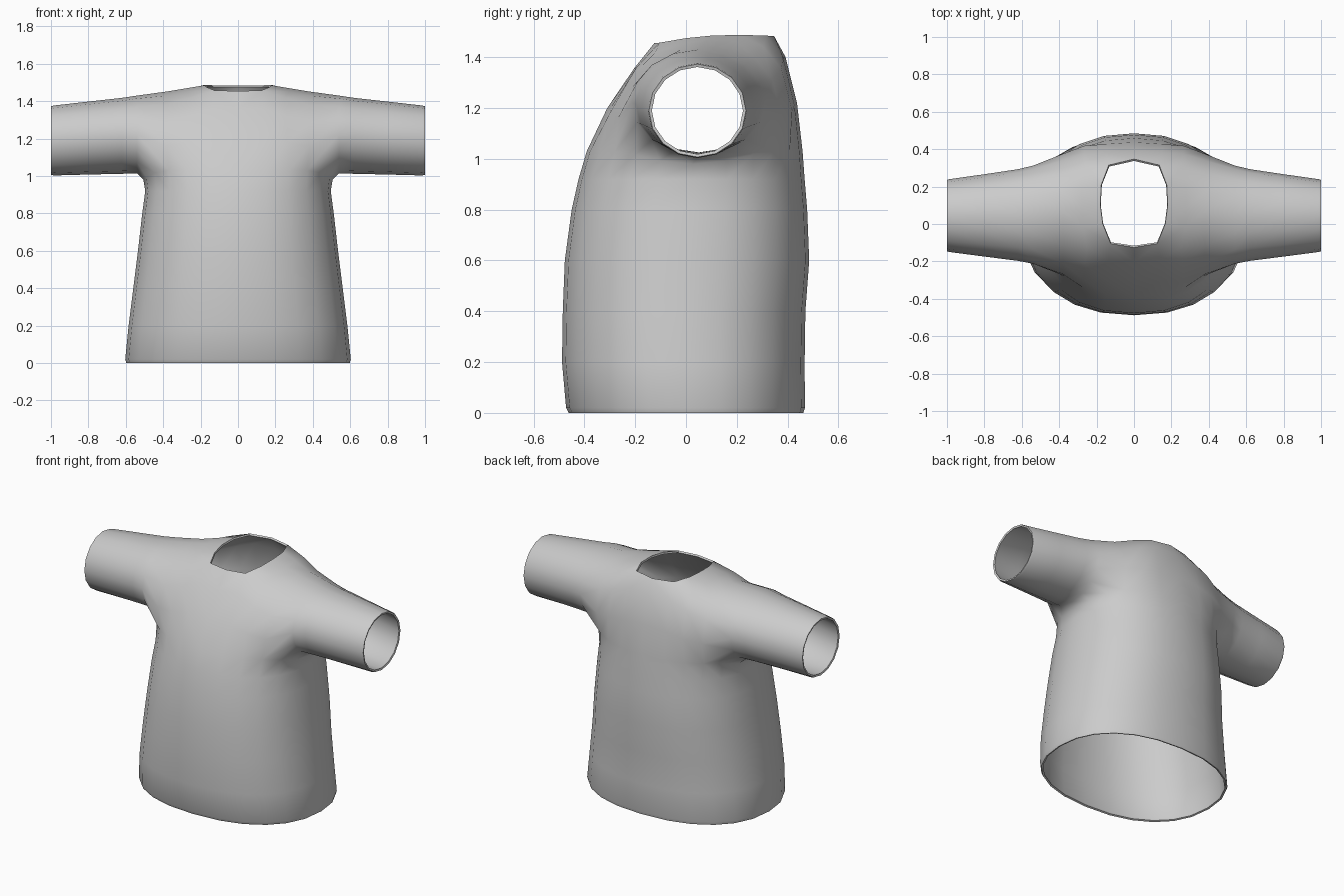
import bpy, bmesh, math

if "Cube" in bpy.data.objects:
    bpy.data.objects.remove(bpy.data.objects["Cube"])

# Torso profile: z, half width, front y, back y
PROFILE = [(0, .597, -.462, .462), (.02, .603, -.472, .468), (.2, .585, -.488, .467),
           (.4, .56, -.485, .47), (.6, .535, -.477, .485), (.8, .512, -.45, .477),
           (.92, .496, -.423, .467), (.98, .506, -.408, .462), (1.06, .50, -.38, .457)]


def torso_point(k, z):
    """Point on the right half ring; k = -6 is centre front, 6 is centre back."""
    for lo, hi in zip(PROFILE, PROFILE[1:]):
        if z <= hi[0]:
            break
    t = (z - lo[0]) / (hi[0] - lo[0])
    hx, yf, yb = (a + (b - a) * t for a, b in zip(lo[1:], hi[1:]))
    a = math.radians(15 * k)
    c, s = max(math.cos(a), 0), math.sin(a)
    c = c ** .88 if c > 1e-6 else 0
    s = math.copysign(abs(s) ** .88, s)
    return (hx * c, (yf + yb) / 2 + (yb - yf) / 2 * s, z)


bm = bmesh.new()


def add(points):
    return [bm.verts.new(p) for p in points]


def skin(a, b, closed=False):
    n = len(a)
    for i in range(n if closed else n - 1):
        j = (i + 1) % n
        bm.faces.new((a[i], a[j], b[j], b[i]))


# Lower torso, hem to armpit
heights = [p[0] for p in PROFILE[:-2]]
rows = [add(torso_point(k, z) for k in range(-6, 7)) for z in heights]
rows.append(add(torso_point(k, .98 + .05 * math.sin(math.radians(min(90, 30 * abs(k)))) ** 2)
                for k in range(-6, 7)))
for a, b in zip(rows, rows[1:]):
    skin(a, b)
base = rows[-1]

# Chest, shoulder and back strips: arcs running front to back over the shoulder
center_front = [(0, -.31, 1.2), (0, -.205, 1.355), (0, -.125, 1.455)]
center_back = [(0, .347, 1.483), (0, .392, 1.4), (0, .437, 1.22)]
neck_arc = [(.15, -.297, 1.2), (.14, -.195, 1.36), (.125, -.105, 1.457), (.167, 0, 1.475),
            (.18, .1, 1.485), (.175, .21, 1.488), (.135, .315, 1.485), (.15, .382, 1.4),
            (.155, .427, 1.21)]
arm_arc = [(.38, -.268, 1.16), (.38, -.21, 1.285), (.38, -.115, 1.38), (.38, -.02, 1.43),
           (.38, .07, 1.452), (.38, .17, 1.44), (.38, .27, 1.40), (.38, .34, 1.31),
           (.38, .375, 1.17)]
mid_arc = []
for i, (p, q) in enumerate(zip(neck_arc, arm_arc)):
    push = .018 * math.cos(math.pi * (i + 1) / 10)
    mid_arc.append(((p[0] + q[0]) / 2, (p[1] + q[1]) / 2 - push, (p[2] + q[2]) / 2))

arcs = [[base[j]] + add(pts) + [base[12 - j]]
        for j, pts in ((1, neck_arc), (2, mid_arc), (3, arm_arc))]
skin(arcs[0], arcs[1])
skin(arcs[1], arcs[2])
skin([base[0]] + add(center_front), arcs[0][:4])
skin(add(center_back) + [base[12]], arcs[0][7:])

# Sleeve: x, centre y, centre z, y radius, z radius
loop = arcs[2] + base[8:3:-1]
for x, cy, cz, ry, rz in [(.54, .05, 1.222, .262, .208), (.62, .048, 1.215, .245, .203),
                          (.8, .046, 1.203, .22, .195), (.985, .045, 1.19, .195, .187),
                          (1.0, .045, 1.19, .191, .183)]:
    ring = []
    for i in range(16):
        a = math.radians(-157.5 - 22.5 * i)
        ring.append((x, cy + ry * math.cos(a), cz + rz * math.sin(a)))
    ring = add(ring)
    skin(loop, ring, True)
    loop = ring

bmesh.ops.recalc_face_normals(bm, faces=bm.faces)
# Outward check on the front hem face
bm.faces.ensure_lookup_table()
bm.normal_update()
if bm.faces[0].normal.y > 0:
    bmesh.ops.reverse_faces(bm, faces=bm.faces)

mesh = bpy.data.meshes.new("shirt")
bm.to_mesh(mesh)
bm.free()
shirt = bpy.data.objects.new("shirt", mesh)
bpy.context.collection.objects.link(shirt)

# Mirror to the left side and give the cloth thickness
mirror = shirt.modifiers.new("mirror", 'MIRROR')
mirror.use_clip = True
cloth = shirt.modifiers.new("cloth", 'SOLIDIFY')
cloth.thickness = .012
cloth.offset = -1
bpy.context.view_layer.objects.active = shirt
shirt.select_set(True)
for name in ("mirror", "cloth"):
    bpy.ops.object.modifier_apply(modifier=name)
bpy.ops.object.shade_smooth_by_angle(angle=math.radians(50))
